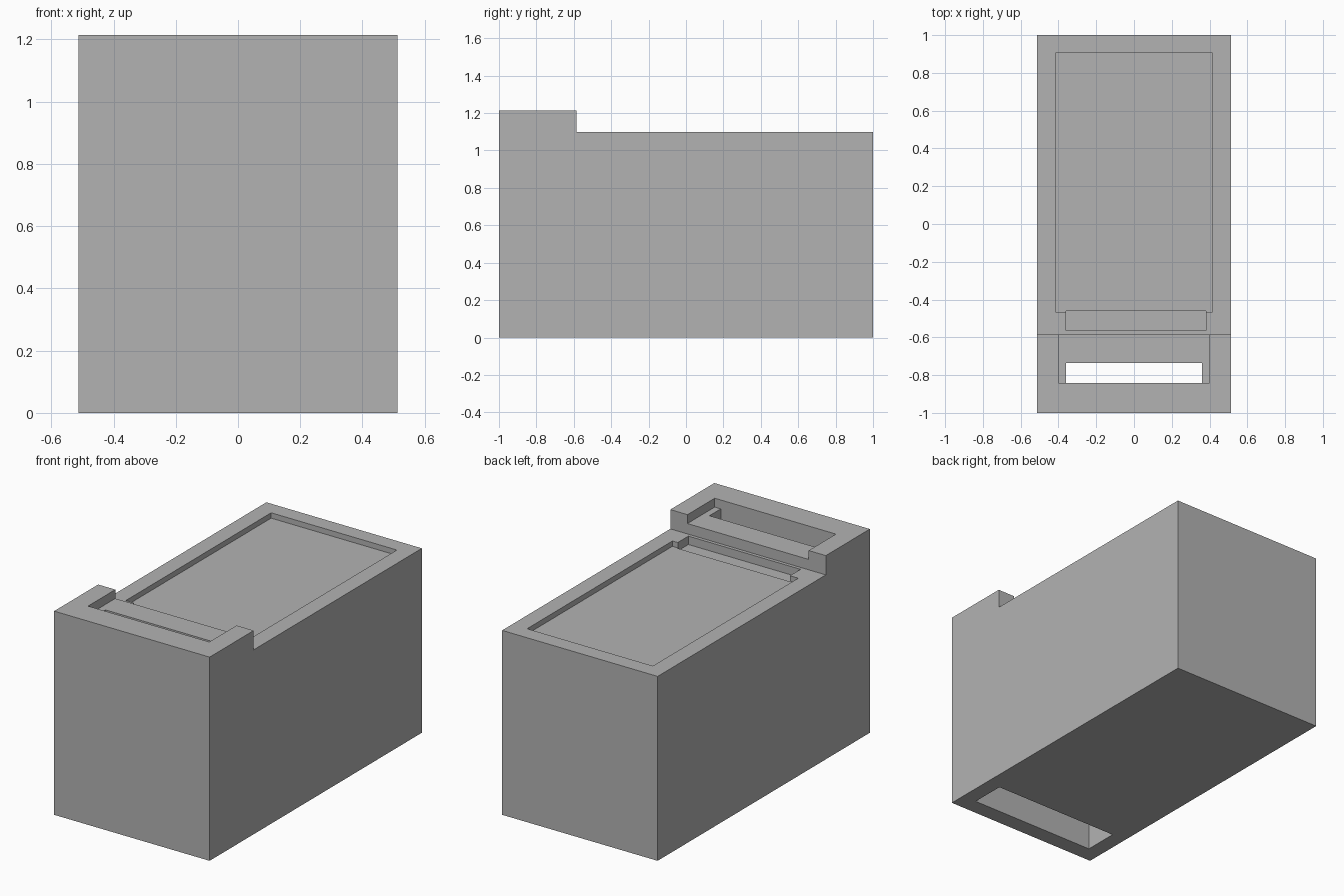
import bpy

if "Cube" in bpy.data.objects:
    bpy.data.objects.remove(bpy.data.objects["Cube"], do_unlink=True)

# Single grey material
grey = bpy.data.materials.new("plain_grey")
grey.use_nodes = True
colour = (0.45, 0.45, 0.45, 1)
grey.diffuse_color = colour
grey.node_tree.nodes["Principled BSDF"].inputs["Base Color"].default_value = colour


def box(name, x, y, z):
    """Box spanning the given (low, high) range on each axis."""
    bpy.ops.mesh.primitive_cube_add(size=1)
    ob = bpy.context.object
    ob.name = name
    for v in ob.data.vertices:
        v.co = [lo + (c + 0.5) * (hi - lo) for c, (lo, hi) in zip(v.co, (x, y, z))]
    ob.data.materials.append(grey)
    return ob


def cut(target, name, x, y, z):
    """Subtract a box from the target and remove the cutter."""
    cutter = box(name, x, y, z)
    cutter.hide_render = True
    mod = target.modifiers.new(name, 'BOOLEAN')
    mod.operation = 'DIFFERENCE'
    mod.solver = 'EXACT'
    mod.object = cutter
    bpy.context.view_layer.objects.active = target
    bpy.ops.object.modifier_apply(modifier=name)
    bpy.data.objects.remove(cutter, do_unlink=True)


top, raised = 1.1, 1.215

# Body with a step down behind the raised front
body = box("stepped_body", (-0.513, 0.513), (-1, 1), (0, raised))
cut(body, "rear_step", (-1, 1), (-0.585, 2), (top, 2))

# Shallow tray and the small recess in front of it
cut(body, "tray", (-0.415, 0.415), (-0.465, 0.905), (top - 0.032, 2))
cut(body, "tray_recess", (-0.36, 0.38), (-0.565, -0.46), (top - 0.05, 2))

# Open-backed shelf in the raised front
cut(body, "shelf", (-0.4, 0.4), (-0.842, -0.5), (raised - 0.053, 2))

# Wide chamber from below, meeting the narrower slot in the shelf
cut(body, "chamber", (-0.42, 0.42), (-0.9, -0.69), (-1, top))
cut(body, "slot", (-0.36, 0.36), (-0.842, -0.735), (top - 0.1, 2))
